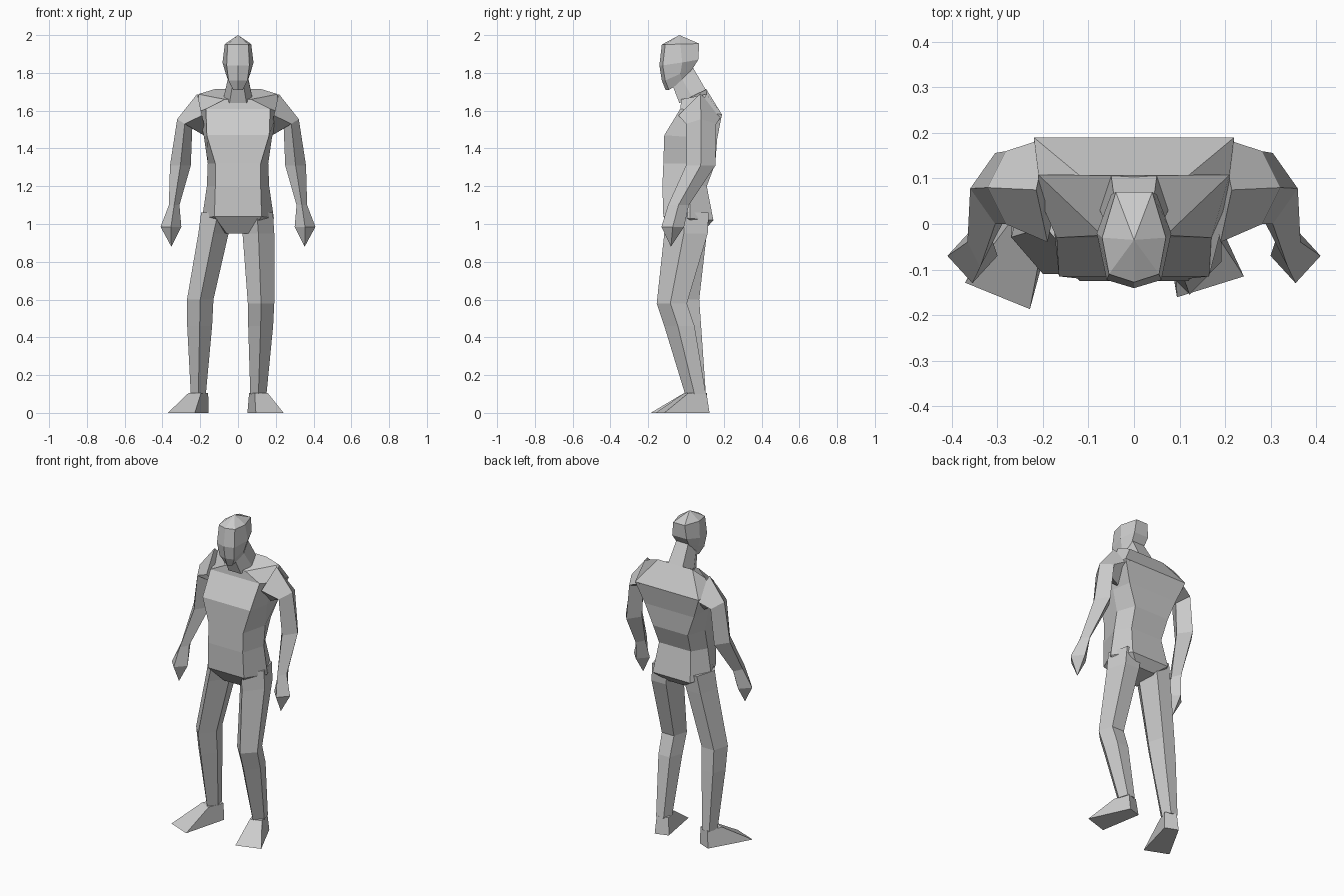
import bpy, bmesh
from mathutils import Vector

cube = bpy.data.objects.get("Cube")
if cube:
    bpy.data.objects.remove(cube, do_unlink=True)

# single clay colour
grey = bpy.data.materials.new("clay grey")
grey.use_nodes = True
tone = (0.6, 0.6, 0.6, 1)
grey.diffuse_color = tone
grey.node_tree.nodes["Principled BSDF"].inputs["Base Color"].default_value = tone


def loft(name, rings, tip=None):
    """Skin a stack of equal rings, closing both ends; tip replaces the last cap."""
    bm = bmesh.new()
    rows = [[bm.verts.new(p) for p in ring] for ring in rings]
    count = len(rows[0])
    for low, high in zip(rows, rows[1:]):
        for i in range(count):
            j = (i + 1) % count
            bm.faces.new((low[i], low[j], high[j], high[i]))
    bm.faces.new(rows[0])
    if tip:
        point = bm.verts.new(tip)
        for i in range(count):
            bm.faces.new((rows[-1][i], rows[-1][(i + 1) % count], point))
    else:
        bm.faces.new(rows[-1])
    bmesh.ops.recalc_face_normals(bm, faces=bm.faces)
    mesh = bpy.data.meshes.new(name)
    bm.to_mesh(mesh)
    bm.free()
    mesh.materials.append(grey)
    obj = bpy.data.objects.new(name, mesh)
    bpy.context.collection.objects.link(obj)
    return obj


def body_ring(z_front, z_back, y_front, w_front, w_side, y_side, y_back, w_back, ridge=0):
    """Symmetric eight-point section with flat front and back, tilted if wanted."""
    middle = (z_front + z_back) / 2
    half = [(w_front, y_front, z_front), (w_side, y_side, middle), (w_back, y_back, z_back)]
    mirrored = [(-x, y, z) for x, y, z in reversed(half)]
    return ([(0, y_front - ridge, z_front)] + half + [(0, y_back, z_back)] + mirrored)


def leg_ring(x, y, z, rx, ry):
    """Five-sided section with a ridge down the front."""
    shape = [(0, -1), (1, -0.1), (0.6, 1), (-0.6, 1), (-1, -0.1)]
    return [(x + a * rx, y + b * ry, z) for a, b in shape]


def arm_ring(side, x, y, z, rx, ry, tilt=0):
    """Diamond section, its outer corner raised by tilt."""
    shape = [(1, 0), (0, 1), (-1, 0), (0, -1)]
    return [(side * (x + a * rx), y + b * ry, z + a * tilt) for a, b in shape]


# torso, from crotch to collar
loft("torso", [body_ring(*r) for r in (
    (0.95, 0.97, -0.05, 0.06, 0.11, 0.03, 0.10, 0.06),
    (1.04, 1.02, -0.12, 0.125, 0.19, 0.02, 0.145, 0.13),
    (1.20, 1.20, -0.125, 0.12, 0.165, 0.02, 0.11, 0.11),
    (1.32, 1.32, -0.12, 0.12, 0.16, 0.04, 0.155, 0.12),
    (1.47, 1.45, -0.115, 0.165, 0.18, 0.03, 0.165, 0.17),
    (1.61, 1.58, -0.03, 0.17, 0.21, 0.06, 0.19, 0.22),
    (1.66, 1.715, -0.025, 0.07, 0.21, 0.108, 0.107, 0.12))])

# neck
loft("neck", [body_ring(*r) for r in (
    (1.64, 1.71, -0.035, 0.045, 0.075, 0.03, 0.105, 0.05),
    (1.73, 1.84, -0.07, 0.03, 0.05, -0.03, 0.03, 0.04))])

# head, from jaw to crown
loft("head", [body_ring(*r, ridge=0.018) for r in (
    (1.71, 1.80, -0.09, 0.025, 0.05, -0.02, 0.02, 0.04),
    (1.76, 1.83, -0.11, 0.05, 0.065, -0.03, 0.04, 0.045),
    (1.84, 1.87, -0.123, 0.06, 0.082, -0.02, 0.065, 0.05),
    (1.95, 1.955, -0.11, 0.055, 0.07, -0.03, 0.07, 0.04))],
    tip=(0, -0.035, 2))

# arms and hands
for side, word in ((1, "left"), (-1, "right")):
    wrist = (0.338, -0.04, 1.1, 0.028, 0.055)
    loft(word + "_arm", [arm_ring(side, *r) for r in (
        (0.19, 0.075, 1.575, 0.025, 0.115, 0.115),
        (0.282, 0.08, 1.53, 0.04, 0.08, 0.025),
        (0.305, 0.078, 1.31, 0.055, 0.078),
        wrist)])
    loft(word + "_hand", [arm_ring(side, *r) for r in (
        wrist, (0.355, -0.07, 0.985, 0.055, 0.06))],
        tip=(side * 0.353, -0.08, 0.88))

# legs, from hip to ankle
legs = {
    "left": ((0.10, 0.005, 1.06, 0.085, 0.115), (0.108, 0, 0.95, 0.084, 0.115),
             (0.122, -0.075, 0.58, 0.07, 0.08), (0.12, -0.035, 0.46, 0.066, 0.08),
             (0.108, 0.05, 0.1, 0.043, 0.055)),
    "right": ((-0.105, 0.005, 1.06, 0.09, 0.115), (-0.13, 0, 0.95, 0.08, 0.11),
              (-0.2, -0.02, 0.6, 0.07, 0.09), (-0.203, 0, 0.46, 0.066, 0.08),
              (-0.21, 0.05, 0.1, 0.04, 0.055)),
}
for word, rows in legs.items():
    loft(word + "_leg", [leg_ring(*r) for r in rows])


# wedge feet, turned outward
def foot(name, heel, toe, ankle):
    heel, toe, ankle = Vector(heel), Vector(toe), Vector(ankle)
    ahead = (toe - heel).normalized()
    across = Vector((-ahead.y, ahead.x, 0))

    def quad(back, front, w_back, w_front):
        return [back - across * w_back, back + across * w_back,
                front + across * w_front, front - across * w_front]

    loft(name, [quad(heel, toe, 0.042, 0.077),
                quad(ankle - ahead * 0.05, ankle + ahead * 0.05, 0.036, 0.036)])


foot("left_foot", (0.09, 0.112, 0), (0.168, -0.138, 0), (0.108, 0.05, 0.105))
foot("right_foot", (-0.195, 0.1, 0), (-0.3, -0.158, 0), (-0.21, 0.05, 0.105))
